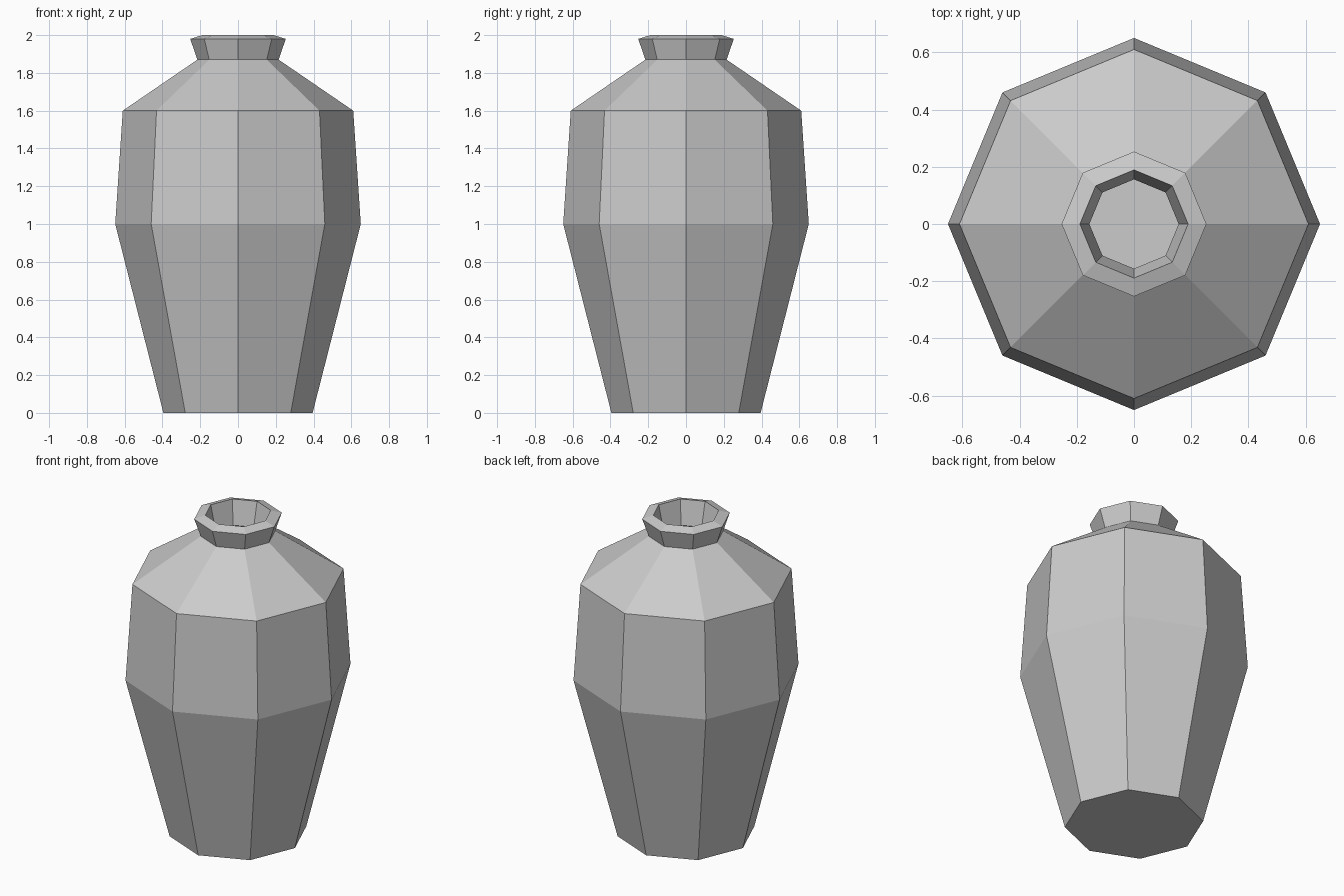
import bpy
import bmesh
import math

SIDES = 8

cube = bpy.data.objects.get("Cube")
if cube:
    bpy.data.objects.remove(cube, do_unlink=True)

# One plain clay colour
clay = bpy.data.materials.new("grey_clay")
clay.use_nodes = True
colour = (0.6, 0.6, 0.6, 1.0)
clay.diffuse_color = colour
clay.node_tree.nodes["Principled BSDF"].inputs["Base Color"].default_value = colour

# Radius and height pairs: outside from the foot up, then inside down to the floor
outside = [(0.395, 0.0), (0.65, 1.0), (0.61, 1.6), (0.215, 1.87), (0.253, 1.98)]
inside = [(0.189, 2.0), (0.156, 1.85), (0.56, 1.55), (0.585, 1.0), (0.35, 0.06)]


def ring(bm, radius, height):
    """Add one ring of corners around the vertical axis."""
    step = math.tau / SIDES
    return [bm.verts.new((radius * math.cos(i * step),
                          radius * math.sin(i * step), height))
            for i in range(SIDES)]


def lathe(name, profile, material):
    """Turn a profile into a faceted shell, capped at both ends."""
    bm = bmesh.new()
    rings = [ring(bm, r, z) for r, z in profile]
    for low, high in zip(rings, rings[1:]):
        for i in range(SIDES):
            j = (i + 1) % SIDES
            bm.faces.new((low[i], low[j], high[j], high[i]))
    bm.faces.new(list(reversed(rings[0])))
    bm.faces.new(rings[-1])
    mesh = bpy.data.meshes.new(name)
    bm.to_mesh(mesh)
    bm.free()
    mesh.materials.append(material)
    obj = bpy.data.objects.new(name, mesh)
    bpy.context.collection.objects.link(obj)
    return obj


# Hollow vase with a flared lip
lathe("vase", outside + inside, clay)
